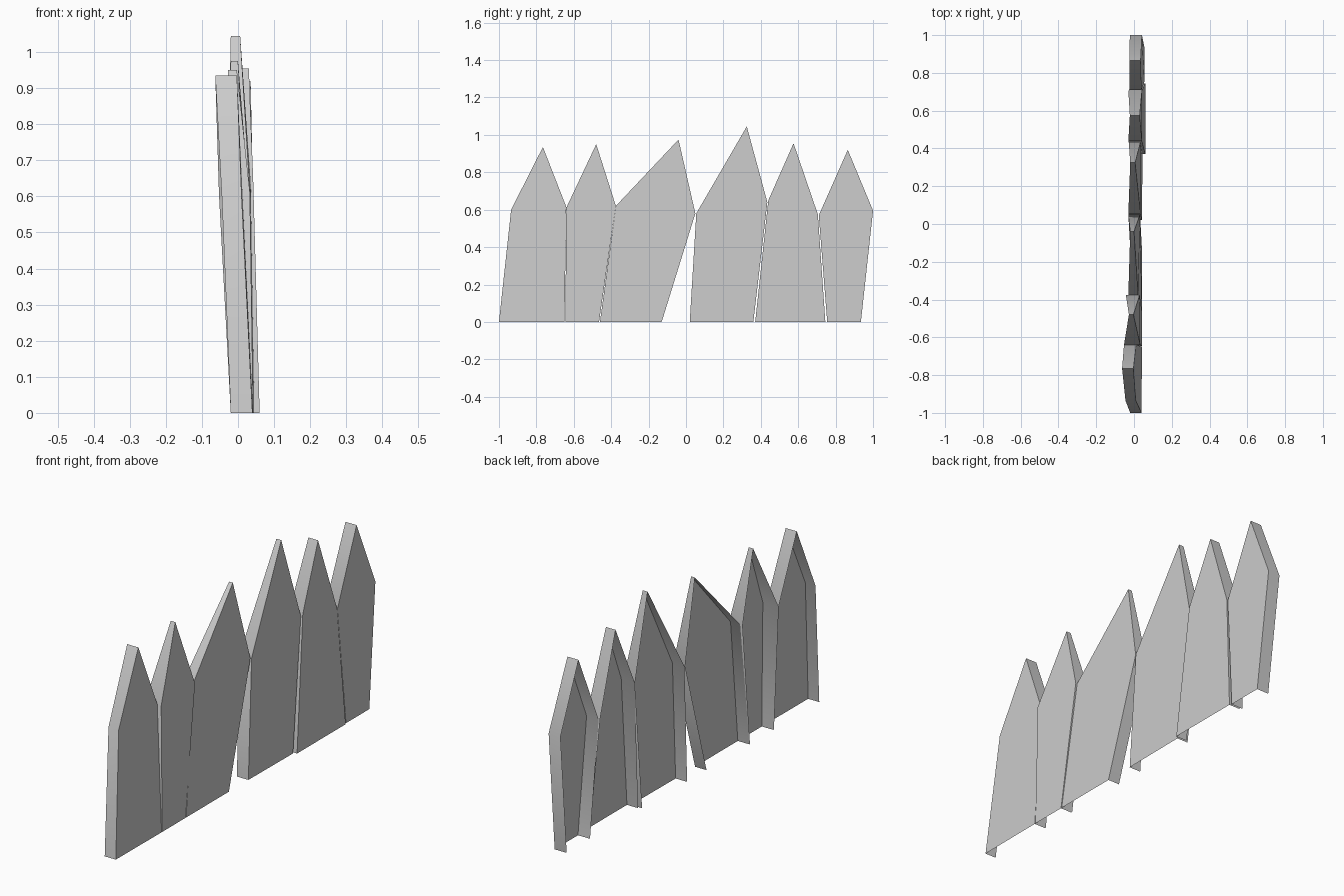
import bpy, bmesh, math

# Each plank: outline corners (y, z, front x, back x) in the order
# bottom left, left shoulder, tip, right shoulder, bottom right
PLANKS = [
    [(-1.0, 0, .04, -.02), (-.935, .60, .01, -.045), (-.765, .935, -.003, -.063), (-.64, .615, .012, -.053), (-.65, 0, .042, -.02)],
    [(-.645, 0, .042, -.02), (-.64, .61, .033, -.053), (-.48, .95, -.003, -.027), (-.375, .62, .03, -.043), (-.465, 0, .042, -.02)],
    [(-.46, 0, .042, -.02), (-.375, .62, .022, -.03), (-.04, .975, .0, -.02), (.05, .58, .032, -.03), (-.13, 0, .042, -.02)],
    [(.02, 0, .042, -.02), (.055, .58, .035, -.03), (.325, 1.045, .006, -.02), (.435, .64, .035, -.028), (.36, 0, .045, -.015)],
    [(.37, 0, .06, 0), (.44, .65, .042, -.03), (.575, .955, .03, -.022), (.705, .575, .042, -.03), (.745, 0, .06, 0)],
    [(.755, 0, .055, -.01), (.71, .57, .04, -.025), (.865, .92, .035, -.025), (1.0, .595, .042, -.022), (.935, 0, .055, -.01)],
]


def make_plank(name, outline):
    # Shell with a front panel and edge strips, open at back and bottom
    bm = bmesh.new()
    front = [bm.verts.new((xf, y, z)) for y, z, xf, xb in outline]
    back = [bm.verts.new((xb, y, z)) for y, z, xf, xb in outline]
    bm.faces.new(front[::-1])
    for i in range(len(outline) - 1):
        bm.faces.new((front[i], front[i + 1], back[i + 1], back[i]))
    mesh = bpy.data.meshes.new(name)
    bm.to_mesh(mesh)
    bm.free()
    obj = bpy.data.objects.new(name, mesh)
    bpy.context.collection.objects.link(obj)
    # Soft shoulders, sharp front rim and tip
    bpy.ops.object.select_all(action='DESELECT')
    obj.select_set(True)
    bpy.context.view_layer.objects.active = obj
    bpy.ops.object.shade_smooth_by_angle(angle=math.radians(50))


for n, outline in enumerate(PLANKS, 1):
    make_plank(f"fence_plank_{n}", outline)
